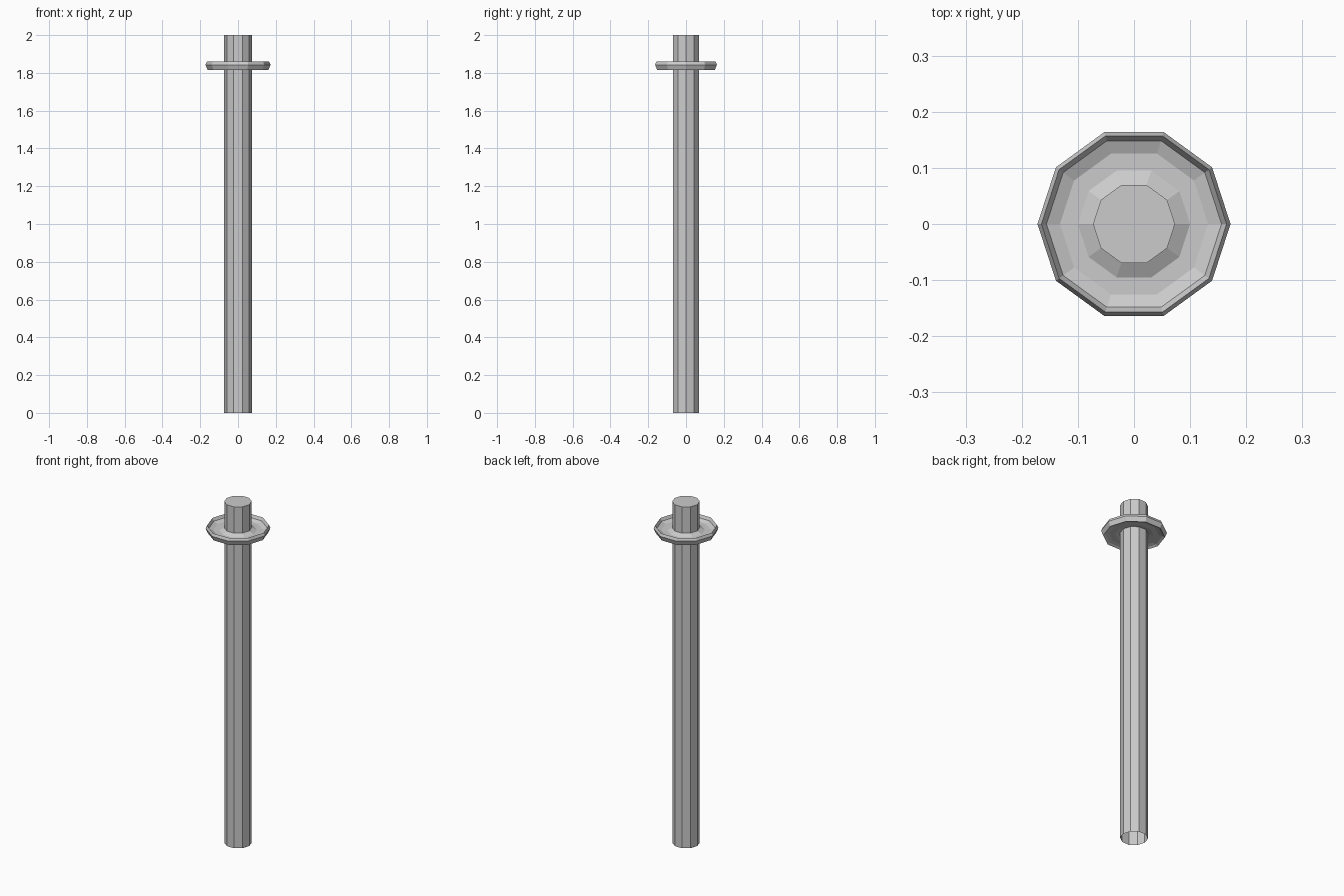
import bpy
import bmesh
from math import cos, sin, pi

if "Cube" in bpy.data.objects:
    bpy.data.objects.remove(bpy.data.objects["Cube"])

SIDES = 10


def lathe(name, profile, closed=False, cap_top=False):
    """Revolve (radius, z) points around z with flat faces."""
    bm = bmesh.new()
    rings = []
    for r, z in profile:
        rings.append([bm.verts.new((r * cos(2 * pi * i / SIDES),
                                    r * sin(2 * pi * i / SIDES), z))
                      for i in range(SIDES)])
    pairs = list(zip(rings, rings[1:]))
    if closed:
        pairs.append((rings[-1], rings[0]))
    for a, b in pairs:
        for i in range(SIDES):
            j = (i + 1) % SIDES
            bm.faces.new((a[i], a[j], b[j], b[i]))
    if cap_top:
        bm.faces.new(rings[-1])
    bmesh.ops.recalc_face_normals(bm, faces=bm.faces)
    mesh = bpy.data.meshes.new(name)
    bm.to_mesh(mesh)
    bm.free()
    obj = bpy.data.objects.new(name, mesh)
    bpy.context.collection.objects.link(obj)
    return obj


# Tall post, capped on top and open at the foot
lathe("post", [(0.073, 0.0), (0.073, 2.0)], cap_top=True)

# Dished collar with a raised rim and a shallow trough round the post
lathe("collar", [
    (0.073, 1.846), (0.100, 1.832), (0.132, 1.832), (0.156, 1.842),
    (0.165, 1.859), (0.172, 1.843), (0.161, 1.816), (0.150, 1.823),
    (0.130, 1.828), (0.100, 1.828), (0.073, 1.834),
], closed=True)
